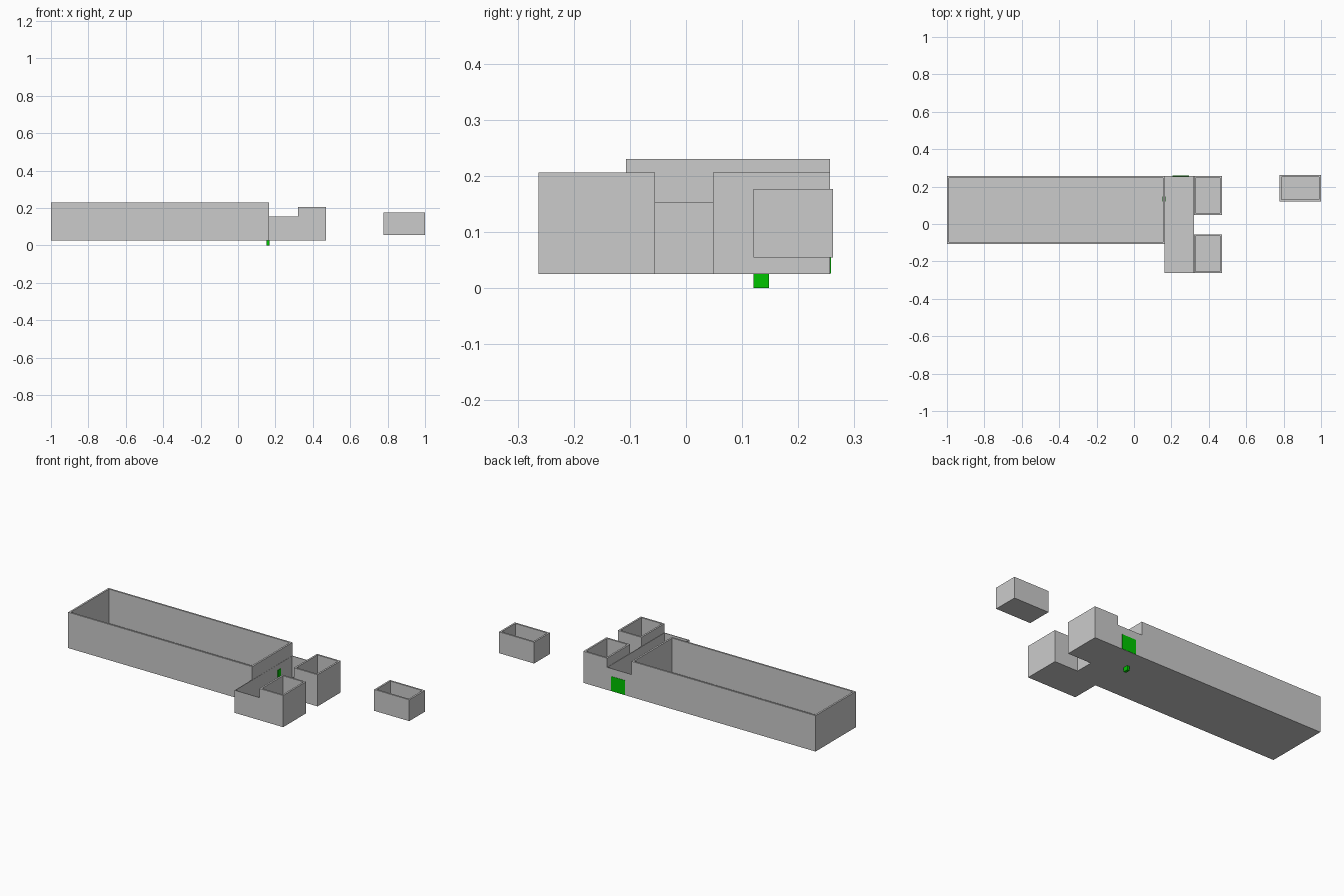
import bpy, bmesh

if "Cube" in bpy.data.objects:
    bpy.data.objects.remove(bpy.data.objects["Cube"])


def make_box(name, x, y, z):
    """Axis-aligned block from (min, max) ranges."""
    bm = bmesh.new()
    bmesh.ops.create_cube(bm, size=1.0)
    for v in bm.verts:
        for i, (lo, hi) in enumerate((x, y, z)):
            v.co[i] = lo if v.co[i] < 0 else hi
    mesh = bpy.data.meshes.new(name)
    bm.to_mesh(mesh)
    bm.free()
    obj = bpy.data.objects.new(name, mesh)
    bpy.context.collection.objects.link(obj)
    return obj


def make_tray(name, x, y, z, wall, floor=0.01):
    """Open-topped room: inset the top of a block and push it down to the floor."""
    obj = make_box(name, x, y, z)
    bm = bmesh.new()
    bm.from_mesh(obj.data)
    bm.normal_update()
    top = max(bm.faces, key=lambda f: f.calc_center_median().z)
    bmesh.ops.inset_region(bm, faces=[top], thickness=wall, use_even_offset=True)
    # Separate the inner face with a second ring, then lower it
    inner = bmesh.ops.extrude_discrete_faces(bm, faces=[top])["faces"][0]
    for v in inner.verts:
        v.co.z = z[0] + floor
    bmesh.ops.recalc_face_normals(bm, faces=bm.faces)
    bm.to_mesh(obj.data)
    bm.free()
    return obj


BASE = 0.025

# Rooms without roofs
make_tray("main_hall", (-1.0, 0.165), (-0.107, 0.257), (BASE, 0.23), 0.01)
make_tray("corridor", (0.162, 0.322), (-0.263, 0.257), (BASE, 0.154), 0.004)
make_tray("front_wing", (0.32, 0.47), (-0.263, -0.055), (BASE, 0.206), 0.01)
make_tray("back_wing", (0.32, 0.47), (0.048, 0.257), (BASE, 0.206), 0.01)
make_tray("detached_room", (0.778, 1.0), (0.12, 0.262), (0.055, 0.177), 0.01)

# Green doors
green = bpy.data.materials.new("door_green")
green.diffuse_color = (0.0, 0.55, 0.0, 1.0)
green.use_nodes = True
green.node_tree.nodes["Principled BSDF"].inputs["Base Color"].default_value = green.diffuse_color
doors = [
    make_box("outer_door", (0.205, 0.293), (0.2515, 0.2585), (BASE + 0.001, 0.11)),
    make_box("inner_door", (0.153, 0.168), (0.12, 0.148), (0.0, 0.123)),
]
for door in doors:
    door.data.materials.append(green)
